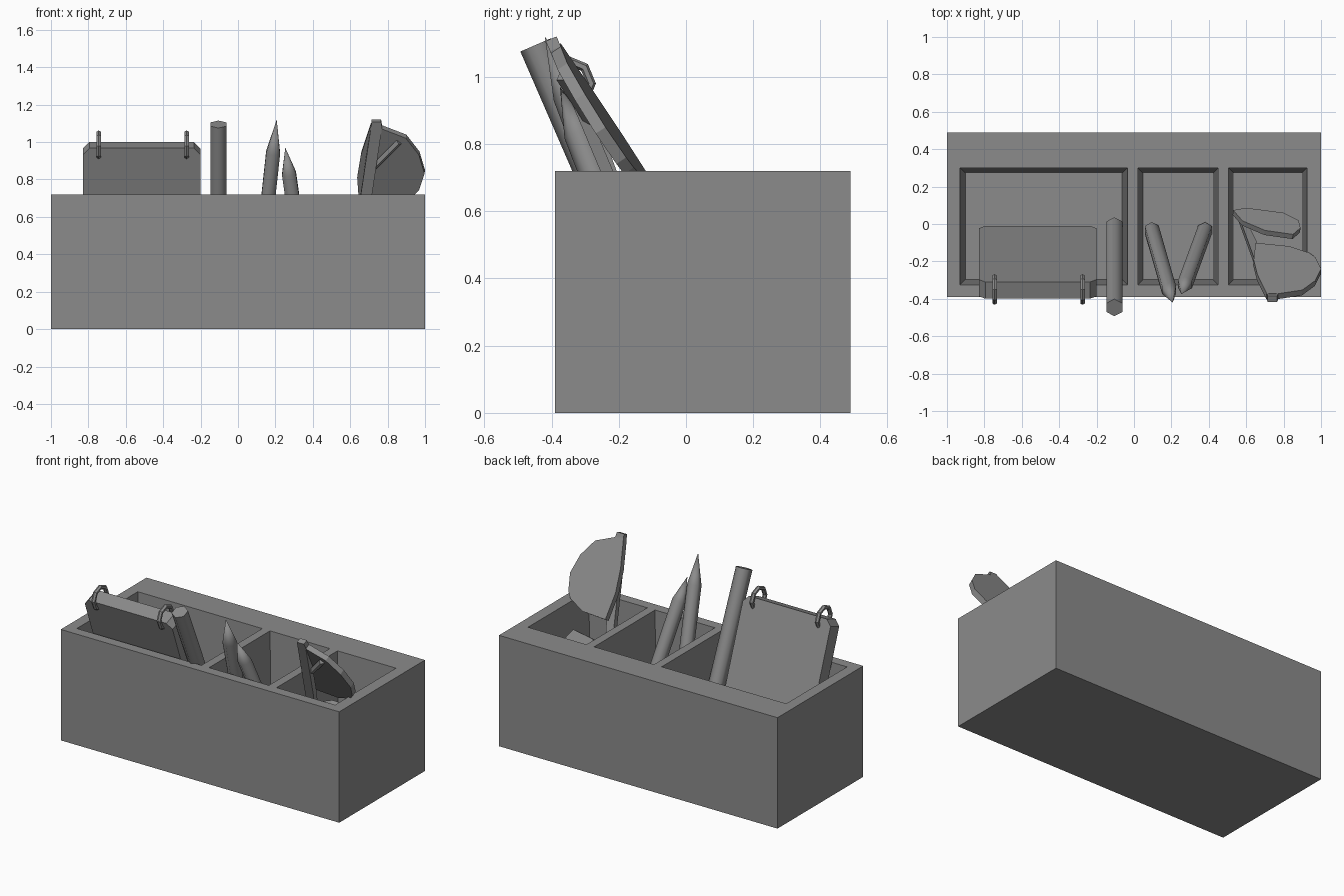
import bpy, bmesh
from mathutils import Vector, Matrix

cube = bpy.data.objects.get("Cube")
if cube:
    bpy.data.objects.remove(cube, do_unlink=True)

grey = bpy.data.materials.new("plain_grey")
grey.use_nodes = True
grey.diffuse_color = (0.26, 0.26, 0.26, 1)
grey.node_tree.nodes["Principled BSDF"].inputs["Base Color"].default_value = (0.26, 0.26, 0.26, 1)


def add(name, bm, smooth=None):
    bmesh.ops.recalc_face_normals(bm, faces=bm.faces)
    mesh = bpy.data.meshes.new(name)
    bm.to_mesh(mesh)
    bm.free()
    mesh.materials.append(grey)
    ob = bpy.data.objects.new(name, mesh)
    bpy.context.collection.objects.link(ob)
    if smooth:
        bpy.ops.object.select_all(action='DESELECT')
        ob.select_set(True)
        bpy.context.view_layer.objects.active = ob
        bpy.ops.object.shade_smooth_by_angle(angle=smooth)
    return ob


def block(name, x0, x1, y0, y1, z0, z1, taper=0.0):
    """Box whose bottom is inset by taper."""
    bm = bmesh.new()
    bmesh.ops.create_cube(bm, size=1)
    for v in bm.verts:
        t = taper if v.co.z < 0 else 0
        v.co = (x0 + t if v.co.x < 0 else x1 - t,
                y0 + t if v.co.y < 0 else y1 - t,
                z0 if v.co.z < 0 else z1)
    return add(name, bm)


def slab(name, outline, plane, thickness):
    """Extrude an x-z outline, laid on a leaning plane, towards the front."""
    bm = bmesh.new()
    face = bm.faces.new([bm.verts.new((x, plane(x, z), z)) for x, z in outline])
    face.normal_update()
    n = face.normal.copy()
    if n.y > 0:
        n.negate()
    new = bmesh.ops.extrude_face_region(bm, geom=[face])["geom"]
    moved = [g for g in new if isinstance(g, bmesh.types.BMVert)]
    bmesh.ops.translate(bm, verts=moved, vec=n * thickness)
    # the extruded region keeps its original face as the back
    if not any((f.calc_center_median() - face.calc_center_median()).length < 1e-6
               for f in bm.faces if f.is_valid and f != face) and not face.is_valid:
        bmesh.ops.holes_fill(bm, edges=bm.edges)
    return add(name, bm)


def rod(name, bottom, top, radius, tip=0.0, sides=6):
    """Faceted stick between two points, optionally sharpened."""
    a, b = Vector(bottom), Vector(top)
    axis = (b - a).normalized()
    side = (Vector((1, 0, 0)) - axis * axis.x).normalized()
    frame = Matrix((side, axis.cross(side), axis)).transposed().to_4x4()
    length = (b - a).length
    bm = bmesh.new()
    bmesh.ops.create_cone(bm, cap_ends=True, segments=sides, radius1=radius,
                          radius2=radius, depth=length - tip,
                          matrix=Matrix.Translation((0, 0, (length - tip) / 2)))
    if tip:
        cap = max(bm.faces, key=lambda f: f.calc_center_median().z)
        bmesh.ops.poke(bm, faces=[cap], offset=0)
        max((v for v in bm.verts if abs(v.co.x) + abs(v.co.y) < 1e-4),
            key=lambda v: v.co.z).co.z = length
    bmesh.ops.transform(bm, verts=bm.verts, matrix=Matrix.Translation(a) @ frame)
    return add(name, bm, 1.1)


# Box with three tapered compartments
box = block("organizer_box", -1, 1, -0.39, 0.49, 0, 0.72)
for x0, x1 in ((-0.93, -0.035), (0.02, 0.45), (0.505, 0.925)):
    cutter = block("compartment_cutter", x0, x1, -0.325, 0.30, 0.07, 0.72, 0.028)
    for v in cutter.data.vertices:      # extend above the rim at the same slope
        if v.co.z > 0.5:
            v.co.z += 0.002
    cutter.hide_render = True
    mod = box.modifiers.new("compartment", 'BOOLEAN')
    mod.operation = 'DIFFERENCE'
    mod.solver = 'EXACT'
    mod.object = cutter
    bpy.context.view_layer.objects.active = box
    bpy.ops.object.modifier_apply(modifier=mod.name)
    bpy.data.objects.remove(cutter, do_unlink=True)

# Notepad with clipped corners, leaning on the front wall
c = 0.035
slab("notepad",
     [(-0.83 + c, 0.19), (-0.20 - c, 0.19), (-0.20, 0.19 + c), (-0.20, 1.0 - c),
      (-0.20 - c, 1.0), (-0.83 + c, 1.0), (-0.83, 1.0 - c), (-0.83, 0.19 + c)],
     lambda x, z: -0.31 - 0.37 * (z - 1.0), 0.095)

# Binder rings
for x in (-0.745, -0.275):
    bpy.ops.mesh.primitive_torus_add(location=(x, -0.35, 0.98), rotation=(0, 1.5708, 0),
                                     major_segments=8, minor_segments=6,
                                     major_radius=0.068, minor_radius=0.014)
    ring = bpy.context.object
    ring.name = "binder_ring"
    ring.data.materials.append(grey)

# Marker and pencils
rod("marker", (-0.105, -0.01, 0.09), (-0.105, -0.447, 1.095), 0.05)
rod("long_pencil", (0.095, -0.03, 0.09), (0.207, -0.42, 1.12), 0.043, 0.19)
rod("short_pencil", (0.38, -0.03, 0.08), (0.253, -0.375, 0.97), 0.043, 0.15)

# Lobed cutting tool: two broad plates, a narrow spine and a small bar
lean = lambda x, z: -0.39 - 0.65 * (z - 1.12) - 0.1 * (x - 0.75)
slab("upper_plate",
     [(0.65, 0.69), (0.83, 0.69), (0.94, 0.73), (0.97, 0.76), (1.0, 0.85), (0.97, 0.95),
      (0.90, 1.04), (0.77, 1.09), (0.71, 1.10), (0.66, 0.95), (0.64, 0.83)], lean, 0.035)
slab("lower_plate",
     [(0.53, 0.44), (0.60, 0.41), (0.80, 0.42), (0.88, 0.47), (0.89, 0.53), (0.85, 0.59),
      (0.70, 0.58), (0.58, 0.52)], lean, 0.03)
slab("spine", [(0.56, 0.10), (0.59, 0.10), (0.715, 0.72), (0.77, 1.09), (0.765, 1.12),
               (0.715, 1.12), (0.655, 0.72)],
     lambda x, z: -0.385 - 0.42 * (z - 1.12), 0.035)
rod("small_bar", (0.72, -0.28, 0.86), (0.86, -0.37, 1.0), 0.018, sides=4)
